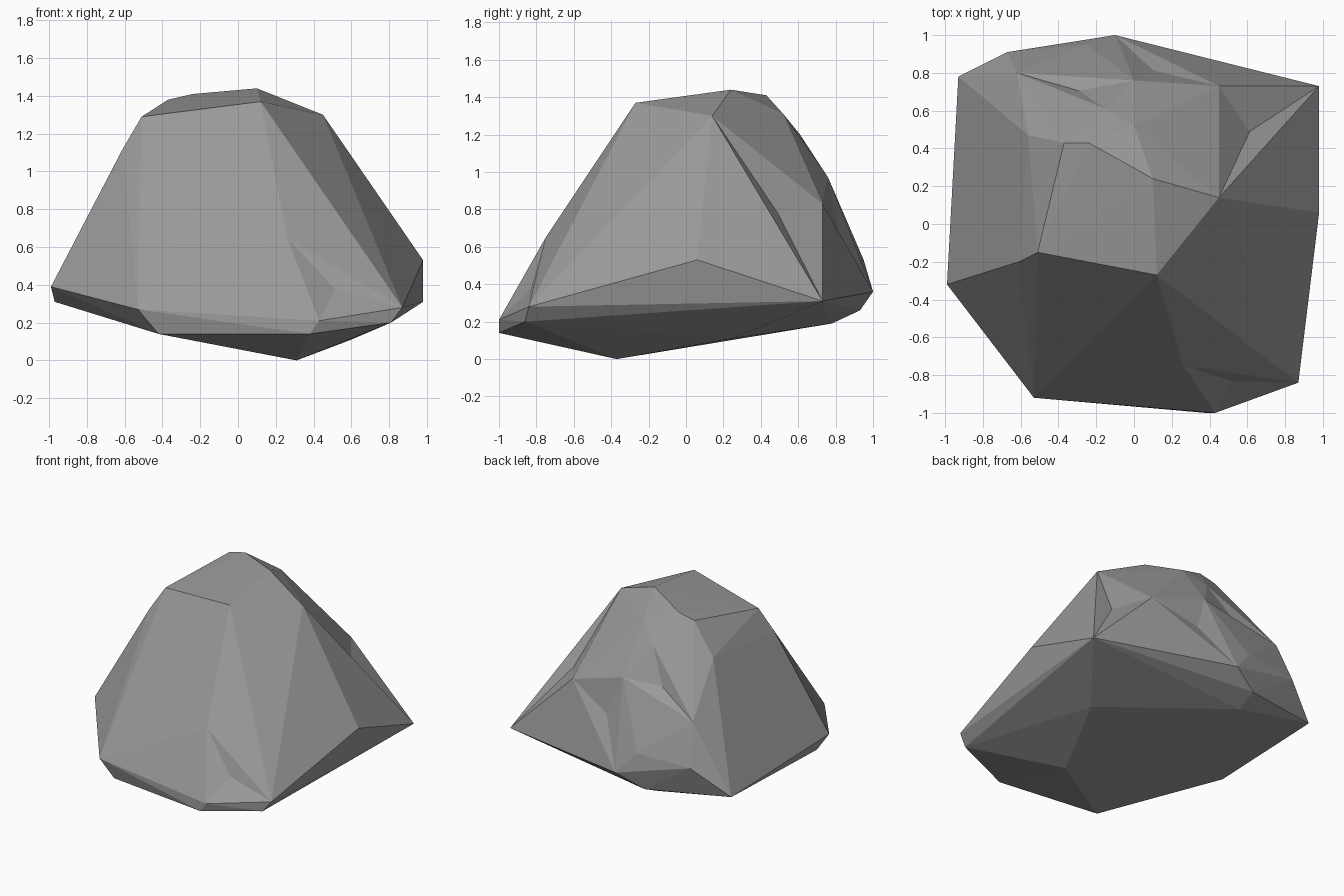
import bpy, bmesh
from mathutils import Vector

# Corner points of the boulder, grouped by region
crown = [(0.10, 0.24, 1.44), (-0.24, 0.43, 1.41), (-0.37, 0.43, 1.38), (0.12, -0.27, 1.37),
         (0.45, 0.14, 1.30), (-0.51, -0.15, 1.29), (-0.56, 0.47, 1.16), (0.0, 0.52, 1.31),
         (-0.61, -0.20, 1.12)]
front = [(0.26, -0.75, 0.65), (-0.27, -0.70, 0.65), (-0.53, -0.92, 0.27), (0.43, -1.0, 0.21),
         (0.38, -1.0, 0.14), (-0.42, -0.90, 0.14), (0.81, -0.86, 0.20), (0.87, -0.84, 0.28)]
sides = [(0.98, 0.73, 0.31), (0.98, 0.06, 0.53), (-0.99, -0.32, 0.39), (-0.97, -0.20, 0.31),
         (-0.93, 0.78, 0.31), (-0.91, 0.22, 0.36)]
back = [(-0.10, 1.0, 0.36), (-0.25, 0.95, 0.53), (-0.67, 0.91, 0.51), (-0.62, 0.80, 0.81),
        (0.0, 0.76, 0.97), (0.45, 0.73, 0.83), (-0.15, 0.61, 1.20), (-0.3, 0.93, 0.26)]
base = [(0.31, -0.37, 0.0), (0.60, 0.25, 0.11), (-0.30, 0.78, 0.19)]

# Faceted shell around the corners
bm = bmesh.new()
for p in crown + front + sides + back + base:
    bm.verts.new(p)
hull = bmesh.ops.convex_hull(bm, input=bm.verts)
inner = [v for v in hull["geom_interior"] if isinstance(v, bmesh.types.BMVert)]
bmesh.ops.delete(bm, geom=inner, context='VERTS')
bmesh.ops.recalc_face_normals(bm, faces=bm.faces)


# Shallow chips: poke the broad facet nearest a spot and push its middle inward
def chip(spot, depth):
    spot = Vector(spot)
    face = min(bm.faces, key=lambda f: (f.calc_center_median() - spot).length)
    normal = face.normal.copy()
    for v in bmesh.ops.poke(bm, faces=[face])["verts"]:
        v.co -= normal * depth


for spot, depth in [((0.2, 0.85, 0.7), 0.03), ((0.62, 0.53, 0.81), 0.05),
                    ((-0.4, 0.75, 0.9), 0.03), ((0.52, -0.86, 0.38), 0.03)]:
    chip(spot, depth)
bmesh.ops.recalc_face_normals(bm, faces=bm.faces)

mesh = bpy.data.meshes.new("boulder")
bm.to_mesh(mesh)
bm.free()
boulder = bpy.data.objects.new("boulder", mesh)
bpy.context.collection.objects.link(boulder)

# Dark stone colour
stone = bpy.data.materials.new("stone")
stone.diffuse_color = (0.32, 0.32, 0.32, 1)
mesh.materials.append(stone)
